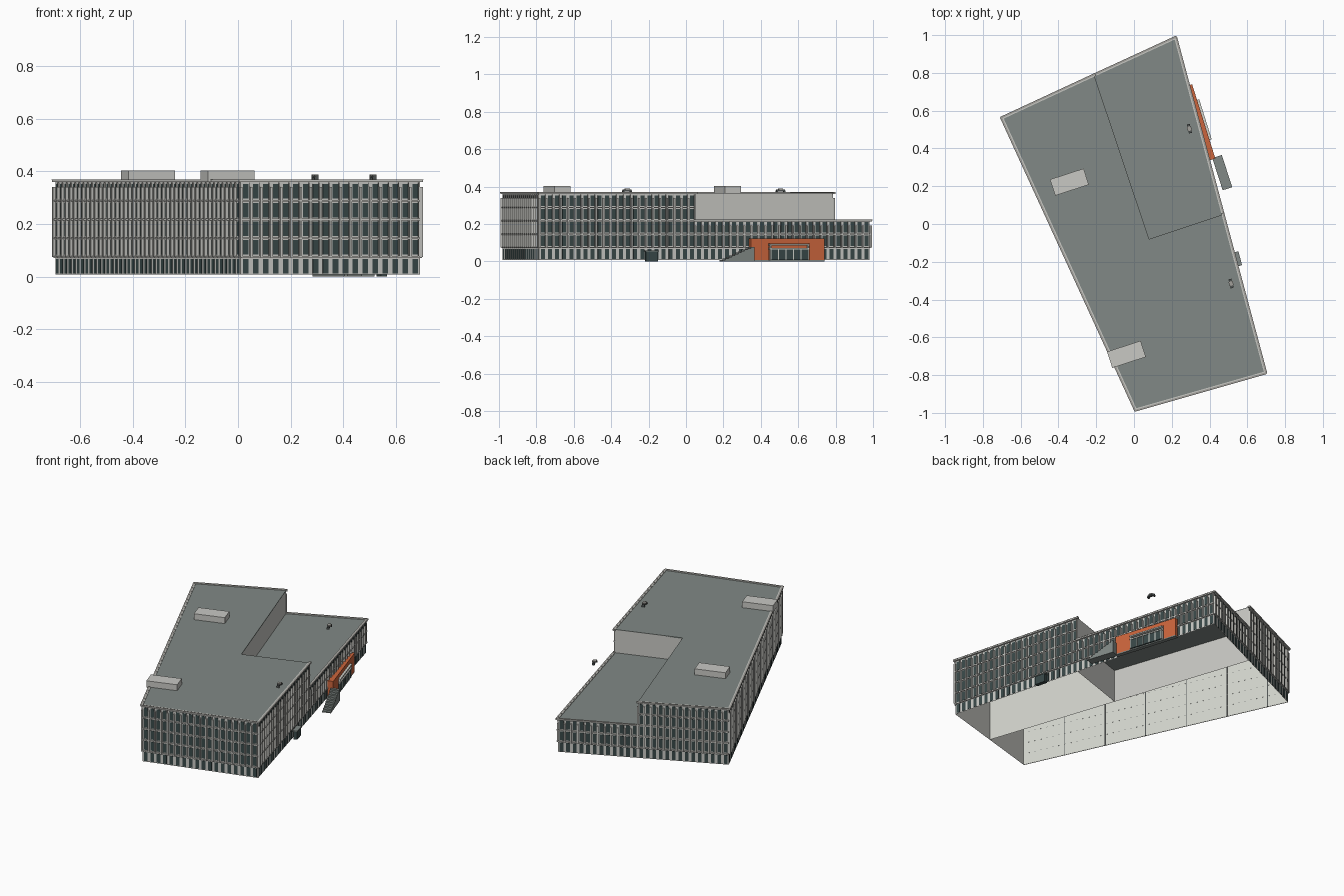
import bpy, bmesh, math
from mathutils import Vector

if "Cube" in bpy.data.objects:
    bpy.data.objects.remove(bpy.data.objects["Cube"])

def material(name, r, g, b):
    m = bpy.data.materials.new(name)
    m.use_nodes = True
    m.diffuse_color = (r, g, b, 1)
    m.node_tree.nodes["Principled BSDF"].inputs["Base Color"].default_value = (r, g, b, 1)
    return m

CONCRETE = material("concrete", .58, .58, .55)
ROOF = material("roof grey", .22, .25, .237)
GLASS = material("dark teal glass", .04, .065, .065)
BRICK = material("orange brick", .6, .13, .045)
PALE = material("pale interior", .65, .66, .61)
DARK = material("dark grey metal", .08, .09, .09)
TRIM = material("warm grey trim", .36, .35, .325)

def finish(name, bm, mat):
    mesh = bpy.data.meshes.new(name)
    bm.to_mesh(mesh)
    bm.free()
    mesh.materials.append(mat)
    ob = bpy.data.objects.new(name, mesh)
    bpy.context.collection.objects.link(ob)

def prism(bm, pts, z0, z1):
    """Closed prism over a plan outline."""
    lo = [bm.verts.new((p[0], p[1], z0)) for p in pts]
    hi = [bm.verts.new((p[0], p[1], z1)) for p in pts]
    faces = [bm.faces.new(lo[::-1]), bm.faces.new(hi)]
    for i in range(len(pts)):
        j = (i + 1) % len(pts)
        faces.append(bm.faces.new((lo[i], lo[j], hi[j], hi[i])))
    bmesh.ops.recalc_face_normals(bm, faces=faces)

class Wall:
    """Plan line with distance s along it and d outward from it."""
    def __init__(self, a, b):
        self.a = Vector(a)
        self.length = (Vector(b) - self.a).length
        self.u = (Vector(b) - self.a).normalized()
        self.n = Vector((self.u.y, -self.u.x))

    def at(self, s, d):
        return self.a + self.u * s + self.n * d

    def box(self, bm, s0, s1, d0, d1, z0, z1):
        prism(bm, [self.at(s0, d0), self.at(s0, d1), self.at(s1, d1), self.at(s1, d0)], z0, z1)

def quad_wall(bm, a, b, z0, z1):
    bm.faces.new([bm.verts.new(v) for v in ((*a, z0), (*b, z0), (*b, z1), (*a, z1))])

# Plan corners: outer four, the three of the step, and the wing divide
A, B, C, D = (.01, -.98), (.692, -.785), (.218, .982), (-.695, .56)
E, F, G, M = (.468, .05), (-.21, .785), (.08, -.08), (.35, -.882)
BASE, FLOOR, LOW, TALL = .007, .0712, .215, .36

# Outer shell and step partitions, open underneath
shell = bmesh.new()
for a, b, top in ((A, B, TALL), (B, E, TALL), (E, C, LOW), (C, F, LOW), (F, D, TALL), (D, A, TALL)):
    quad_wall(shell, a, b, BASE, top)
for a, b in ((E, G), (G, F)):
    quad_wall(shell, b, a, BASE, TALL + .005)
finish("outer_walls", shell, CONCRETE)

# Pale inner divide and lining of the long wall, with dark joints and fixings
lining, joints = bmesh.new(), bmesh.new()
quad_wall(lining, M, G, BASE, TALL - .002)
long_wall = Wall(D, A)
long_wall.box(lining, 0, long_wall.length, -.004, -.001, BASE, TALL - .005)
for i in range(1, 7):
    s = long_wall.length * (1 - .154 * i)
    long_wall.box(joints, s - .002, s + .002, -.006, -.003, BASE, TALL - .01)
for i in range(1, 44):
    for k in range(1, 5):
        s, z = i * long_wall.length / 44, BASE + k * FLOOR
        long_wall.box(joints, s, s + .006, -.005, -.003, z, z + .003)
finish("long_wall_lining", lining, PALE)
finish("lining_joints", joints, DARK)

# Roof plates
for name, plan, z0, z1 in (("tall_roof", [A, B, E, G, F, D], TALL, TALL + .006),
                           ("low_roof", [E, C, F, G], LOW, LOW + .003)):
    bm = bmesh.new()
    prism(bm, plan, z0, z1)
    finish(name, bm, ROOF)

# Facades: windows, piers, fins, ledges and eaves
glass, piers, ledges, fins, eaves, caps = [bmesh.new() for _ in range(6)]

def facade(a, b, floors, eave):
    w = Wall(a, b)
    bays = round(w.length / .0385)
    bay = w.length / bays
    first = BASE + FLOOR
    for i in range(bays):
        s = i * bay
        for k in range(floors):
            z = BASE + .005 + k * FLOOR
            w.box(glass, s + bay * .24, s + bay * .8, .0005, .002, z, z + .055)
        w.box(piers, s - bay * .1, s + bay * .1, .0005, .012, first - .004, eave - .03)
        w.box(fins, s + bay * .82, s + bay * .87, .0005, .006, first, eave - .012)
    for k in range(1, floors):
        z = BASE + k * FLOOR
        w.box(ledges, 0, w.length, .0005, .008, z - .007, z)
    w.box(eaves, -.008, w.length + .008, -.004, .011, eave - .01, eave - .001)
    w.box(caps, -.008, w.length + .008, .002, .012, eave - .003, eave)

for a, b, floors, eave in ((A, B, 5, .37), (B, E, 5, .37), (E, C, 3, .223),
                           (C, F, 3, .223), (F, D, 5, .37), (D, A, 5, .37)):
    facade(a, b, floors, eave)
finish("windows", glass, GLASS)
finish("piers", piers, CONCRETE)
finish("floor_ledges", ledges, CONCRETE)
finish("window_fins", fins, TRIM)
finish("eaves", eaves, CONCRETE)
finish("eave_caps", caps, TRIM)

def turned_box(name, x, y, sx, sy, z0, z1, angle, mat):
    c, s = math.cos(math.radians(angle)), math.sin(math.radians(angle))
    bm = bmesh.new()
    prism(bm, [(x + c * px * sx / 2 - s * py * sy / 2, y + s * px * sx / 2 + c * py * sy / 2)
               for px, py in ((-1, -1), (1, -1), (1, 1), (-1, 1))], z0, z1)
    finish(name, bm, mat)

# Roof plant rooms
for side, x, y in (("rear", -.342, .222), ("front", -.04, -.69)):
    turned_box(side + "_plant_room", x, y, .187, .09, TALL, .404, 18, CONCRETE)

# Small roof units with cap and feet
for side, x, y in (("rear", .293, .505), ("front", .514, -.315)):
    turned_box(side + "_roof_unit", x, y, .014, .046, .375, .384, 15, DARK)
    turned_box(side + "_roof_unit_cap", x, y, .022, .024, .382, .389, 15, TRIM)
    for k in (-1, 1):
        turned_box(side + "_roof_unit_foot", x - k * .005, y + k * .02, .016, .008, .368, .378, 15, DARK)

# Brick entrance: portal, glazing, pale frame and plinth
entry = Wall((.425, .345), (.302, .738))
L = entry.length
brick, doors, frame, plinth = [bmesh.new() for _ in range(4)]
entry.box(brick, 0, L * .24, -.03, .006, .007, .122)
entry.box(brick, L * .8, L, -.02, .006, .007, .122)
entry.box(brick, L * .24, L * .8, -.02, .006, .095, .122)
entry.box(brick, L * .24, L * .8, -.015, -.005, .007, .095)
finish("entrance_portal", brick, BRICK)
entry.box(doors, L * .26, L * .78, -.005, .014, .007, .066)
finish("entrance_glazing", doors, GLASS)
for z in (.064, .084):
    entry.box(frame, L * .25, L * .79, -.005, .018, z, z + .008)
for i in range(6):
    s = L * (.26 + i * .102)
    entry.box(frame, s, s + .006, -.005, .016, .007, .066 if 0 < i < 5 else .088)
finish("entrance_frame", frame, PALE)
entry.box(plinth, 0, L, -.02, .006, 0, .007)
finish("entrance_plinth", plinth, ROOF)

# Entrance stairs climbing towards the portal
stairs = bmesh.new()
flight = Wall((.52, .195), (.465, .365))
STEPS = 10
for i in range(STEPS):
    flight.box(stairs, flight.length * i / STEPS, flight.length * (i + 1) / STEPS,
               -.053, 0, 0, .078 * (i + 1) / STEPS)
finish("entrance_stairs", stairs, ROOF)

# Side door porch
turned_box("side_porch", .548, -.185, .024, .066, 0, .052, 15, GLASS)
turned_box("side_porch_roof", .548, -.185, .03, .076, .052, .058, 15, ROOF)

# Flagpole beyond the low rear corner
turned_box("flagpole", .224, .984, .0015, .0015, BASE, .365, 0, TRIM)
